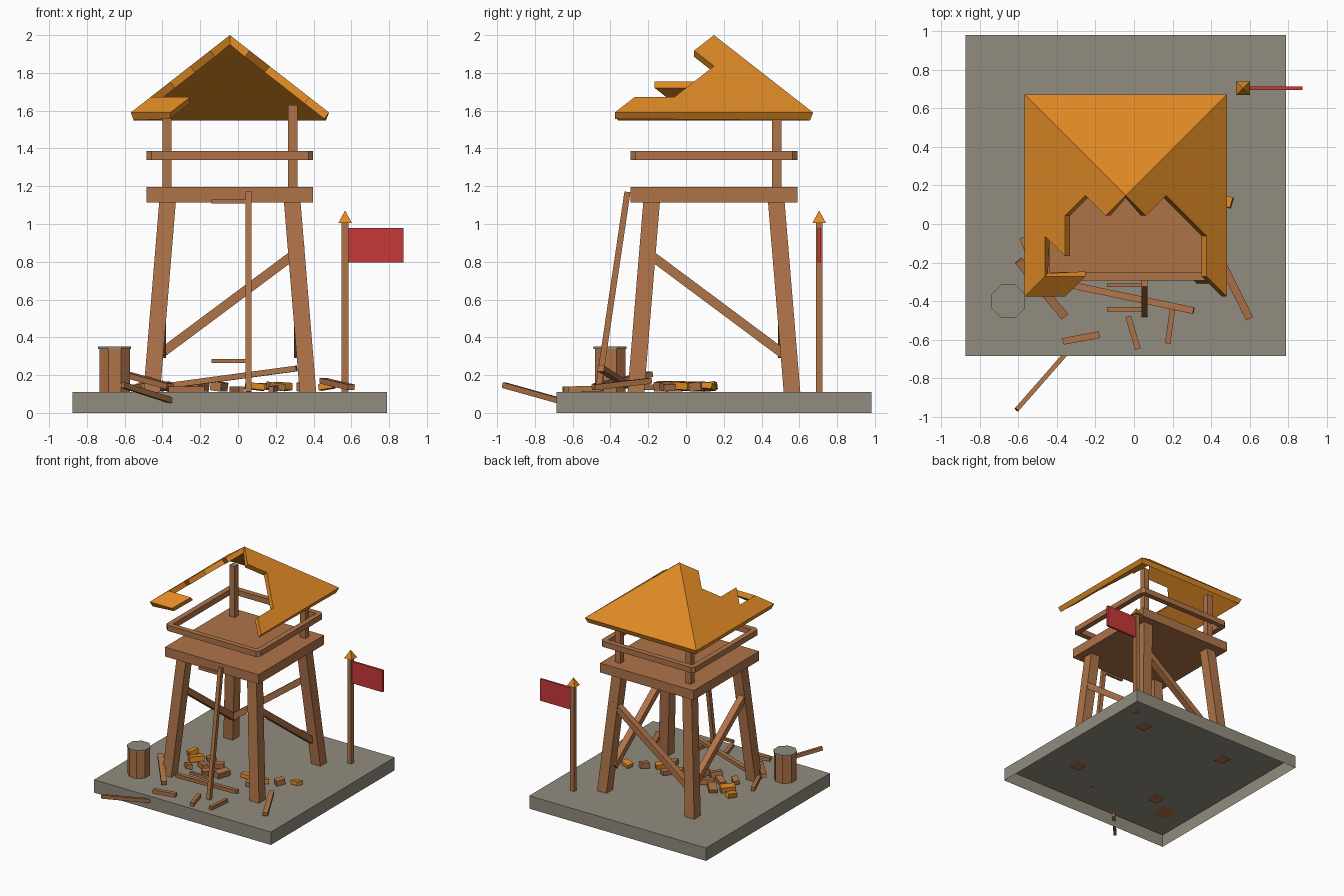
import bpy, bmesh, math, random
from mathutils import Vector, Matrix, Euler

cube = bpy.data.objects.get("Cube")
if cube:
    bpy.data.objects.remove(cube, do_unlink=True)
random.seed(4)


def material(name, rgb):
    m = bpy.data.materials.new(name)
    m.use_nodes = True
    m.diffuse_color = (*rgb, 1)
    for node in m.node_tree.nodes:
        if node.type == 'BSDF_PRINCIPLED':
            node.inputs["Base Color"].default_value = (*rgb, 1)
    return m


STONE = material("stone_grey", (0.29, 0.265, 0.21))
WOOD = material("warm_wood", (0.43, 0.174, 0.066))
ORANGE = material("roof_orange", (0.73, 0.25, 0.018))
RED = material("flag_red", (0.58, 0.04, 0.042))

# Tower axis
CX, CY = -0.043, 0.148
GROUND = 0.11


def finish(name, bm, mat):
    bmesh.ops.recalc_face_normals(bm, faces=bm.faces)
    mesh = bpy.data.meshes.new(name)
    bm.to_mesh(mesh)
    bm.free()
    mesh.materials.append(mat)
    ob = bpy.data.objects.new(name, mesh)
    bpy.context.collection.objects.link(ob)
    return ob


def loft(name, lower, upper, mat, open_bottom=False):
    """Solid between two matching rings of points."""
    bm = bmesh.new()
    a = [bm.verts.new(p) for p in lower]
    b = [bm.verts.new(p) for p in upper]
    n = len(a)
    for i in range(n):
        j = (i + 1) % n
        bm.faces.new((a[i], a[j], b[j], b[i]))
    bm.faces.new(b)
    if not open_bottom:
        bm.faces.new(a[::-1])
    return finish(name, bm, mat)


def square(x, y, z, h, hy=None):
    hy = h if hy is None else hy
    return [(x - h, y - hy, z), (x + h, y - hy, z), (x + h, y + hy, z), (x - h, y + hy, z)]


def block(name, x, y, z0, z1, h, mat, hy=None, **kw):
    return loft(name, square(x, y, z0, h, hy), square(x, y, z1, h, hy), mat, **kw)


def beam(name, p0, p1, w, t, mat=WOOD):
    """Rectangular plank from p0 to p1, w wide and t thick."""
    p0, p1 = Vector(p0), Vector(p1)
    d = (p1 - p0).normalized()
    s = d.cross(Vector((0, 0, 1))).normalized()
    u = s.cross(d)
    ring = [s * (w / 2 * i) + u * (t / 2 * j) for i, j in ((-1, -1), (1, -1), (1, 1), (-1, 1))]
    return loft(name, [p0 + r for r in ring], [p1 + r for r in ring], mat)


# Ground slab, hollow underneath
block("ground_slab", CX, CY, 0, GROUND, 0.833, STONE, open_bottom=True)

# Splayed legs
for sx, sn in ((-1, "right"), (1, "left")):
    for sy, fn in ((-1, "front"), (1, "back")):
        loft(f"{fn}_{sn}_leg",
             square(CX + sx * 0.414, CY + sy * 0.414, 0.1, 0.044),
             square(CX + sx * 0.329, CY + sy * 0.329, 1.13, 0.044), WOOD)

# Diagonal braces on the sides and back
for sx, sn in ((-1, "right"), (1, "left")):
    beam(f"{sn}_brace", (CX + sx * 0.367, CY + 0.37, 0.31),
         (CX + sx * 0.367, CY - 0.375, 0.865), 0.055, 0.05)
beam("back_brace", (CX - 0.37, CY + 0.367, 0.31), (CX + 0.375, CY + 0.367, 0.865), 0.055, 0.05)

# Platform and surviving roof posts
block("platform", CX, CY, 1.115, 1.195, 0.441, WOOD)
for sx, sn in ((-1, "right"), (1, "left")):
    block(f"{sn}_roof_post", CX + sx * 0.333, CY + 0.333, 1.19, 1.63, 0.025, WOOD)

# Guard rail ring with clipped corners
bm = bmesh.new()
OUT, CLIP, IN = 0.441, 0.025, 0.396
outer, inner = [], []
for k in range(4):
    rot = Matrix.Rotation(k * math.pi / 2, 3, 'Z')
    outer += [rot @ Vector((OUT, -OUT + CLIP, 0)), rot @ Vector((OUT, OUT - CLIP, 0))]
    inner += [rot @ Vector((IN, -IN, 0)), rot @ Vector((IN, IN, 0))]
rows = [[bm.verts.new(p + Vector((CX, CY, z))) for p in ring]
        for ring, z in ((outer, 1.34), (outer, 1.387), (inner, 1.387), (inner, 1.34))]
for r in range(4):
    lo, hi = rows[r], rows[(r + 1) % 4]
    for i in range(8):
        j = (i + 1) % 8
        bm.faces.new((lo[i], lo[j], hi[j], hi[i]))
bmesh.ops.remove_doubles(bm, verts=bm.verts, dist=0.0001)
finish("guard_rail", bm, WOOD)

# Broken pyramid roof, laid out in plan on a ten by ten grid
U = 0.105
slopes = [
    [(0, 0), (5, 5), (-5, 5)],
    [(0, 0), (1, -1), (2, 0), (4, -2), (4, -4), (5, -5), (5, 5)],
    [(0, 0), (-5, 5), (-5, -5), (-4, -4), (-4, -2), (-3, -3), (-3, -1), (-2, 0), (-1, -1)],
    [(-5, -5), (-3, -5), (-2, -4), (-4, -4)],
]
bm = bmesh.new()
grid = {}
for slope in slopes:
    for p in slope:
        if p not in grid:
            z = 2.0 - 0.082 * max(abs(p[0]), abs(p[1]))
            grid[p] = bm.verts.new((CX + p[0] * U, CY + p[1] * U, z))
    bm.faces.new([grid[p] for p in slope])
for f in bm.faces:
    f.normal_update()
    if f.normal.z < 0:
        f.normal_flip()
mesh = bpy.data.meshes.new("broken_roof")
bm.to_mesh(mesh)
bm.free()
mesh.materials.append(ORANGE)
roof = bpy.data.objects.new("broken_roof", mesh)
bpy.context.collection.objects.link(roof)
shell = roof.modifiers.new("thickness", 'SOLIDIFY')
shell.thickness = 0.042
shell.offset = -1
shell.use_even_offset = True

# Broken ladder: one rail and two rungs
foot, head = Vector((0.055, -0.467, 0.11)), Vector((0.055, -0.31, 1.17))
beam("ladder_rail", foot, head, 0.032, 0.032)
for i, z in enumerate((0.275, 1.12)):
    p = foot.lerp(head, (z - foot.z) / (head.z - foot.z))
    beam(f"ladder_rung_{i + 1}", (-0.14, p.y, z), p, 0.022, 0.022)

# Flag pole, finial and flag
PX, PY = 0.567, 0.705
block("flag_pole", PX, PY, 0.1, 1.01, 0.018, WOOD)
loft("pole_finial", square(PX, PY, 1.005, 0.036), square(PX, PY, 1.07, 0.001), ORANGE)
block("flag", 0.73, PY, 0.795, 0.98, 0.145, RED, hy=0.009)


# Barrel with a stone lid
def octagon(z, apothem):
    r = apothem / math.cos(math.pi / 8)
    return [(-0.653 + r * math.cos((k + 0.5) * math.pi / 4),
             -0.402 + r * math.sin((k + 0.5) * math.pi / 4), z) for k in range(8)]


loft("barrel", octagon(GROUND, 0.081), octagon(0.34, 0.081), WOOD)
loft("barrel_lid", octagon(0.338, 0.087), octagon(0.352, 0.087), STONE)

# Fallen planks
planks = [
    ((-0.36, -0.31, 0.145), (0.31, -0.45, 0.235), 0.035),
    ((-0.60, -0.19, 0.205), (-0.36, -0.48, 0.14), 0.045),
    ((-0.58, -0.07, 0.13), (-0.50, -0.27, 0.14), 0.03),
    ((0.45, -0.19, 0.17), (0.6, -0.49, 0.135), 0.04),
    ((-0.37, -0.61, 0.125), (-0.18, -0.575, 0.125), 0.035),
    ((-0.03, -0.48, 0.125), (0.02, -0.65, 0.125), 0.03),
    ((0.2, -0.44, 0.13), (0.175, -0.62, 0.125), 0.028),
    ((-0.61, -0.965, 0.147), (-0.29, -0.6, 0.045), 0.024),
]
for i, (a, b, w) in enumerate(planks):
    beam(f"fallen_plank_{i + 1}", a, b, w, 0.03)

# Rubble under the tower
rubble = [
    (-0.51, 0.12, ORANGE), (-0.42, 0.04, ORANGE), (-0.39, -0.11, WOOD), (-0.3, -0.04, WOOD),
    (-0.22, 0.03, WOOD), (-0.2, -0.12, WOOD), (-0.1, -0.07, WOOD), (0.09, 0.0, ORANGE),
    (0.14, 0.07, WOOD), (0.23, -0.02, ORANGE), (0.2, -0.1, WOOD), (0.35, 0.06, WOOD),
    (0.47, 0.12, ORANGE), (-0.32, 0.1, WOOD),
]
for i, (x, y, mat) in enumerate(rubble):
    size = (random.uniform(0.07, 0.12), random.uniform(0.045, 0.07), random.uniform(0.03, 0.05))
    turn = Euler((random.uniform(-.2, .2), random.uniform(-.2, .2), random.uniform(0, 3)))
    bm = bmesh.new()
    bmesh.ops.create_cube(bm, size=1, matrix=Matrix.LocRotScale(Vector((x, y, 0.14)), turn, Vector(size)))
    finish(f"rubble_{i + 1}", bm, mat)
